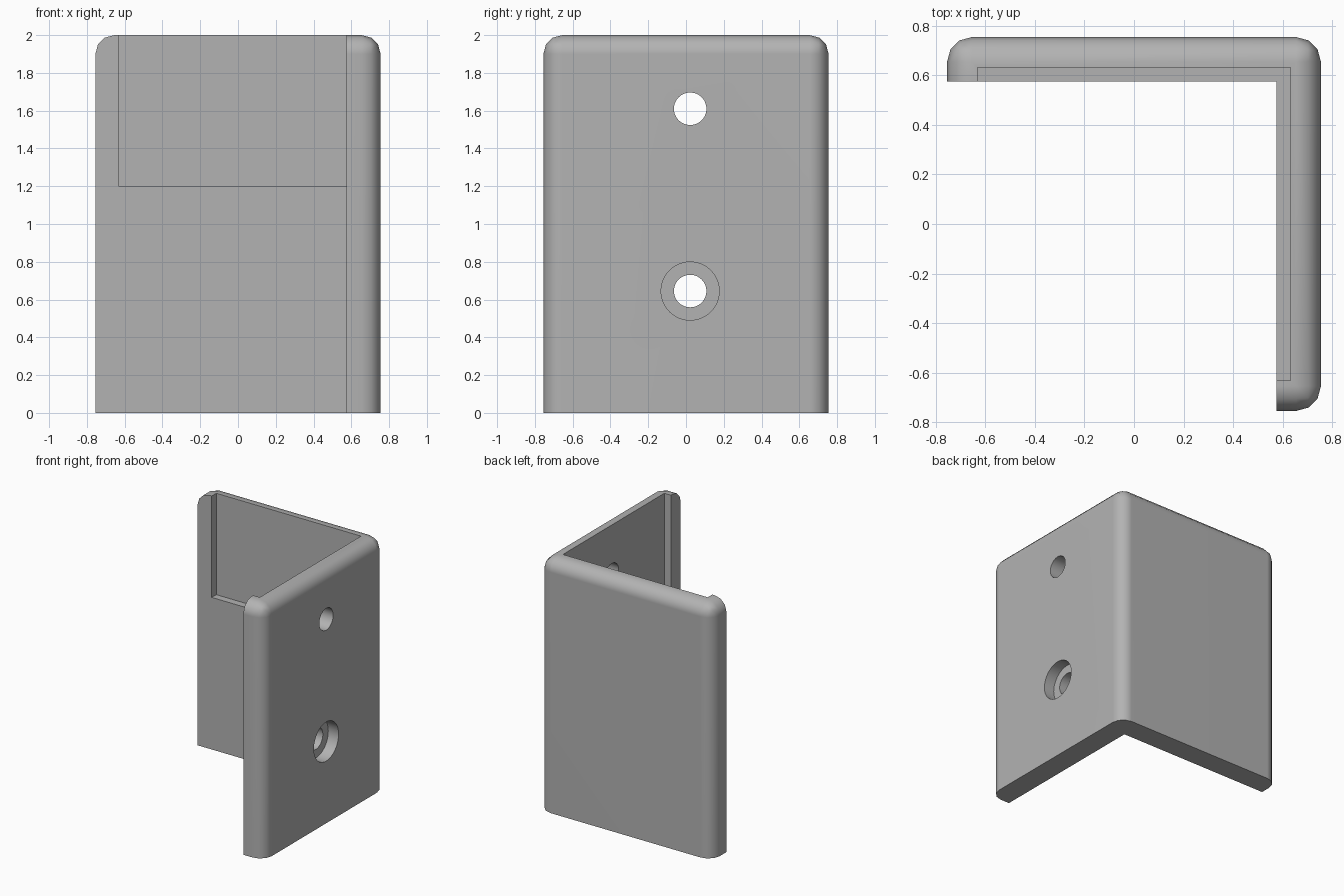
import bpy, bmesh
from math import radians
from mathutils import Matrix, Vector

cube = bpy.data.objects.get("Cube")
if cube:
    bpy.data.objects.remove(cube, do_unlink=True)

HALF = 0.755        # half width of the outer block
HEIGHT = 2.0
INNER = 0.575       # inner wall faces
POCKET = 0.632      # recess limits
POCKET_Z = 1.2
ROUND = 0.1
HOLE_Y = 0.022

grey = bpy.data.materials.new("plain grey")
grey.use_nodes = True
colour = (0.45, 0.45, 0.45, 1)
grey.diffuse_color = colour
grey.node_tree.nodes["Principled BSDF"].inputs["Base Color"].default_value = colour


def finish(name, bm):
    mesh = bpy.data.meshes.new(name)
    bmesh.ops.recalc_face_normals(bm, faces=bm.faces)
    bm.to_mesh(mesh)
    bm.free()
    mesh.materials.append(grey)
    obj = bpy.data.objects.new(name, mesh)
    bpy.context.collection.objects.link(obj)
    return obj


def box_mesh(low, high):
    low, high = Vector(low), Vector(high)
    bm = bmesh.new()
    bmesh.ops.create_cube(bm, size=1, matrix=Matrix.Translation((low + high) / 2)
                          @ Matrix.Diagonal((high - low).to_4d()))
    return bm


def drill(name, z, radius, start, end):
    # Cylinder along x from start to end
    bm = bmesh.new()
    place = Matrix.Translation(((start + end) / 2, HOLE_Y, z)) @ Matrix.Rotation(radians(90), 4, "Y")
    bmesh.ops.create_cone(bm, cap_ends=True, segments=48, radius1=radius, radius2=radius,
                          depth=end - start, matrix=place)
    return finish(name, bm)


def apply(obj, modifier):
    bpy.context.view_layer.objects.active = obj
    bpy.ops.object.modifier_apply(modifier=modifier.name)


def cut(obj, cutter):
    mod = obj.modifiers.new("cut", "BOOLEAN")
    mod.operation = "DIFFERENCE"
    mod.solver = "EXACT"
    mod.object = cutter
    apply(obj, mod)
    bpy.data.objects.remove(cutter, do_unlink=True)


# Outer block, rounded on every edge except the base
bm = box_mesh((-HALF, -HALF, 0), (HALF, HALF, HEIGHT))
edges = [e for e in bm.edges if any(v.co.z > 0.01 for v in e.verts)]
bmesh.ops.bevel(bm, geom=edges, offset=ROUND, segments=3, profile=0.5, affect="EDGES")
bracket = finish("corner_bracket", bm)

# Remove the inside corner, leaving two walls
cut(bracket, finish("inside_cutter", box_mesh((-1, -1, -1), (INNER, INNER, 3))))

# Shallow recess in the upper inner faces
cut(bracket, finish("recess_cutter", box_mesh((-POCKET, -POCKET, POCKET_Z), (POCKET, POCKET, 3))))

# Two screw holes, the lower one counterbored
for z in (1.61, 0.645):
    cut(bracket, drill("hole_cutter", z, 0.086, 0.4, 1))
cut(bracket, drill("counterbore_cutter", 0.645, 0.154, 0.665, 1))

# Smooth rounded edges with crisp corners
bpy.ops.object.select_all(action="DESELECT")
bracket.select_set(True)
bpy.context.view_layer.objects.active = bracket
bpy.ops.object.shade_smooth_by_angle(angle=radians(40))
weighted = bracket.modifiers.new("even shading", "WEIGHTED_NORMAL")
weighted.keep_sharp = True
